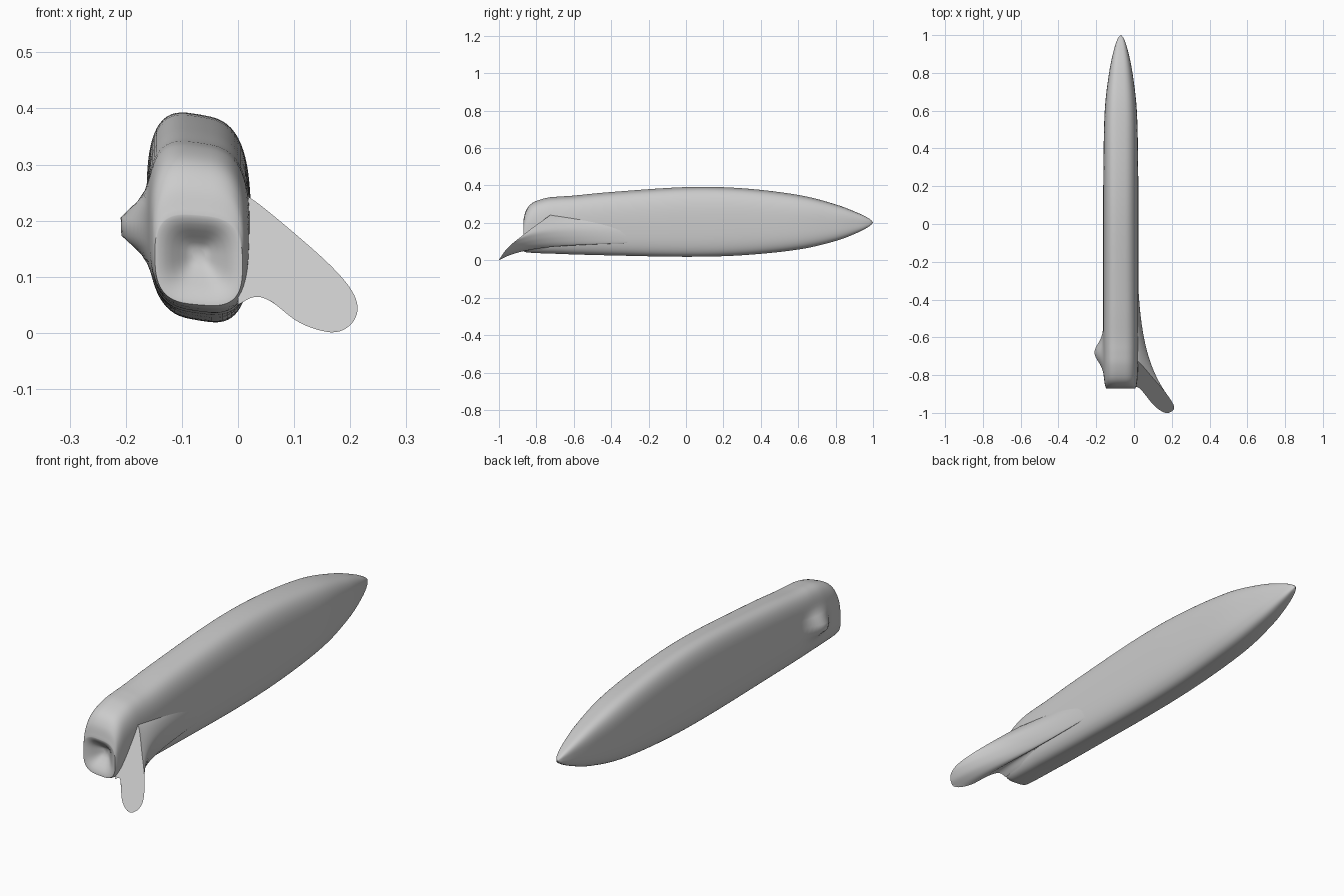
import bpy, bmesh, math
from mathutils import Vector

cube = bpy.data.objects.get("Cube")
if cube:
    bpy.data.objects.remove(cube, do_unlink=True)

grey = bpy.data.materials.new("plain grey")
grey.use_nodes = True
grey.diffuse_color = (0.6, 0.6, 0.6, 1)
grey.node_tree.nodes["Principled BSDF"].inputs["Base Color"].default_value = (0.6, 0.6, 0.6, 1)


def spline(points, steps):
    """Smooth curve through tuples of any size."""
    out = []
    pts = [Vector(p) for p in points]
    pts = [pts[0] * 2 - pts[1]] + pts + [pts[-1] * 2 - pts[-2]]
    for p, q, r, s in zip(pts, pts[1:], pts[2:], pts[3:]):
        for i in range(steps):
            t = i / steps
            out.append(0.5 * (2 * q + (r - p) * t + (2 * p - 5 * q + 4 * r - s) * t * t
                              + (3 * q - p - 3 * r + s) * t ** 3))
    return out + [pts[-2]]


def loft(name, rings, angle):
    """Skin closed rings and close both ends."""
    bm = bmesh.new()
    loops = [[bm.verts.new(p) for p in ring] for ring in rings]
    n = len(loops[0])
    for a, b in zip(loops, loops[1:]):
        for i in range(n):
            j = (i + 1) % n
            bm.faces.new((a[i], a[j], b[j], b[i]))
    bm.faces.new(loops[0])
    bm.faces.new(loops[-1])
    bmesh.ops.recalc_face_normals(bm, faces=bm.faces)
    mesh = bpy.data.meshes.new(name)
    bm.to_mesh(mesh)
    bm.free()
    mesh.materials.append(grey)
    obj = bpy.data.objects.new(name, mesh)
    bpy.context.collection.objects.link(obj)
    bpy.ops.object.select_all(action="DESELECT")
    obj.select_set(True)
    bpy.context.view_layer.objects.active = obj
    bpy.ops.object.shade_smooth_by_angle(angle=math.radians(angle))
    return obj


def power(v, e):
    return math.copysign(abs(v) ** e, v)


# Body stations: y, bottom z, top z, half width
stations = [(-.87, .05, .21, .078), (-.855, .045, .265, .083), (-.82, .042, .305, .088),
            (-.75, .039, .33, .091), (-.68, .037, .338, .092), (-.6, .034, .343, .093),
            (-.4, .029, .362, .093), (0, .022, .388, .093), (.3, .03, .382, .092),
            (.6, .06, .347, .085), (.8, .105, .297, .062), (.92, .15, .252, .037),
            (.98, .182, .222, .017), (1, .201, .203, .002)]


def body_ring(station, count=64):
    y, low, high, half = station
    mid, tall = (low + high) / 2, (high - low) / 2
    ring = []
    for i in range(count):
        a = math.tau * i / count
        c, s = power(math.cos(a), .62), power(math.sin(a), .68)
        x = -.07 + half * c
        z = mid + tall * (s - .12 * c * (1 - .3 * abs(s)))
        # Side knob, flaring softly into the left-hand wall
        if c < 0:
            reach = ((y + .68) / .065) ** 2 + ((z - .19) / .042) ** 2
            x -= .054 * math.exp(-reach) * min(1, -c * 1.5)
        ring.append((x, y, z))
    return ring


rings = [body_ring(s) for s in spline(stations, 6)]

# Hollowed front end, deepest below the upper lip
front = rings[0]
cap = []
for k in (.15, .3, .45, .6, .75, .9, .98):
    depth = .05 * math.sin(k * math.pi / 2) ** 2
    cap.append([(-.07 + (x + .07) * k, y + .05 - depth, .14 + (z - .14) * k)
                for x, y, z in front])
loft("body", cap + rings, 50)

# Fin: a tongue-shaped front face swept back and faired into the side wall
outline = spline([(0, -.72, .25), (.03, -.735, .235), (.1, -.815, .178), (.165, -.89, .12),
                  (.203, -.945, .075), (.213, -.975, .04), (.198, -.993, .012),
                  (.165, -1, .001), (.11, -.965, .018), (.06, -.905, .055),
                  (.03, -.87, .064), (0, -.86, .05)], 5)
fin_rings = []
for k in range(25):
    t = (k / 24) ** 1.6
    w = math.exp(-4.2 * t) * (1 - t)
    ring = []
    for p in outline:
        y = p.y + (.3 - p.y) * t
        target = .13 + .2 * (p.z - .13)
        lift = .4 * p.x * (1 - math.exp(-9 * t))
        z = p.z + (target - p.z) * t ** .8 + lift * (1 - t)
        ring.append((.004 + (p.x - .004) * w + .012 * t, y, z))
    fin_rings.append(ring)
loft("swept_fin", fin_rings, 50)
